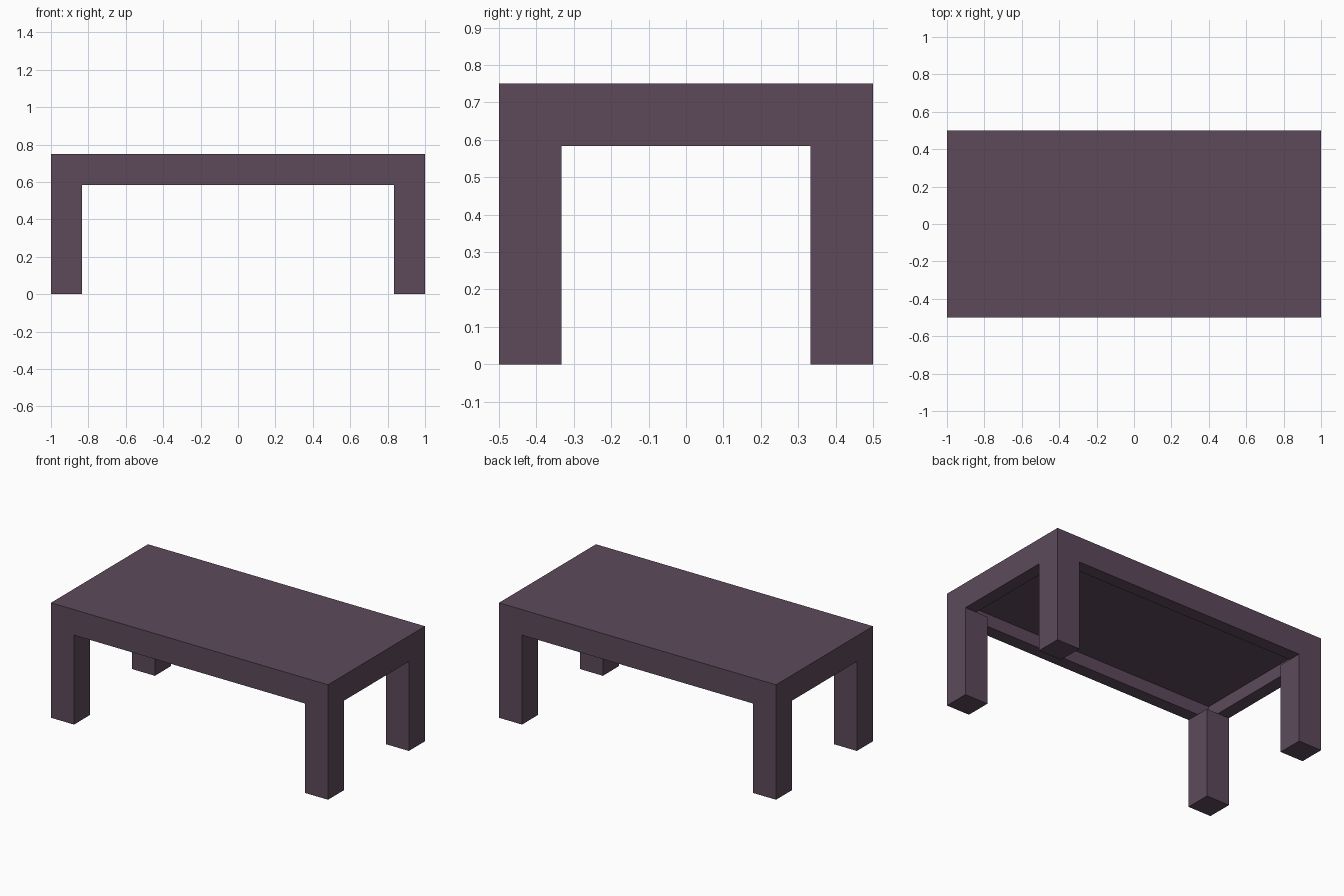
import bpy
import bmesh

LENGTH, WIDTH, HEIGHT = 2.0, 1.0, 0.75
UNIT = 1 / 12            # board thickness
LEG = 2 * UNIT           # leg side, also the depth of the top with its apron
UNDERSIDE = HEIGHT - LEG

cube = bpy.data.objects.get("Cube")
if cube:
    bpy.data.objects.remove(cube, do_unlink=True)

# Single plum paint
plum = bpy.data.materials.new("plum")
colour = (0.109, 0.0685, 0.105, 1)
plum.diffuse_color = colour
plum.use_nodes = True
plum.node_tree.nodes["Principled BSDF"].inputs["Base Color"].default_value = colour


def box(name, centre, size):
    bpy.ops.mesh.primitive_cube_add(size=1, location=centre)
    obj = bpy.context.object
    obj.name = name
    obj.scale = size
    bpy.ops.object.transform_apply(location=False, rotation=False, scale=True)
    obj.data.materials.append(plum)
    return obj


# Table top, hollowed from below so that an apron rim remains
top = box("table_top", (0, 0, HEIGHT - LEG / 2), (LENGTH, WIDTH, LEG))
bm = bmesh.new()
bm.from_mesh(top.data)
bm.normal_update()
bottom = min(bm.faces, key=lambda f: f.calc_center_median().z)
bmesh.ops.inset_region(bm, faces=[bottom], thickness=UNIT, use_even_offset=True)
recess = bmesh.ops.extrude_discrete_faces(bm, faces=[bottom])["faces"][0]
bmesh.ops.translate(bm, verts=recess.verts, vec=(0, 0, UNIT))
bmesh.ops.recalc_face_normals(bm, faces=bm.faces)
bm.to_mesh(top.data)
bm.free()

# Four square legs under the corners
for side, sx in (("left", 1), ("right", -1)):
    for end, sy in (("front", -1), ("back", 1)):
        box(f"{end}_{side}_leg",
            (sx * (LENGTH - LEG) / 2, sy * (WIDTH - LEG) / 2, UNDERSIDE / 2),
            (LEG, LEG, UNDERSIDE))
